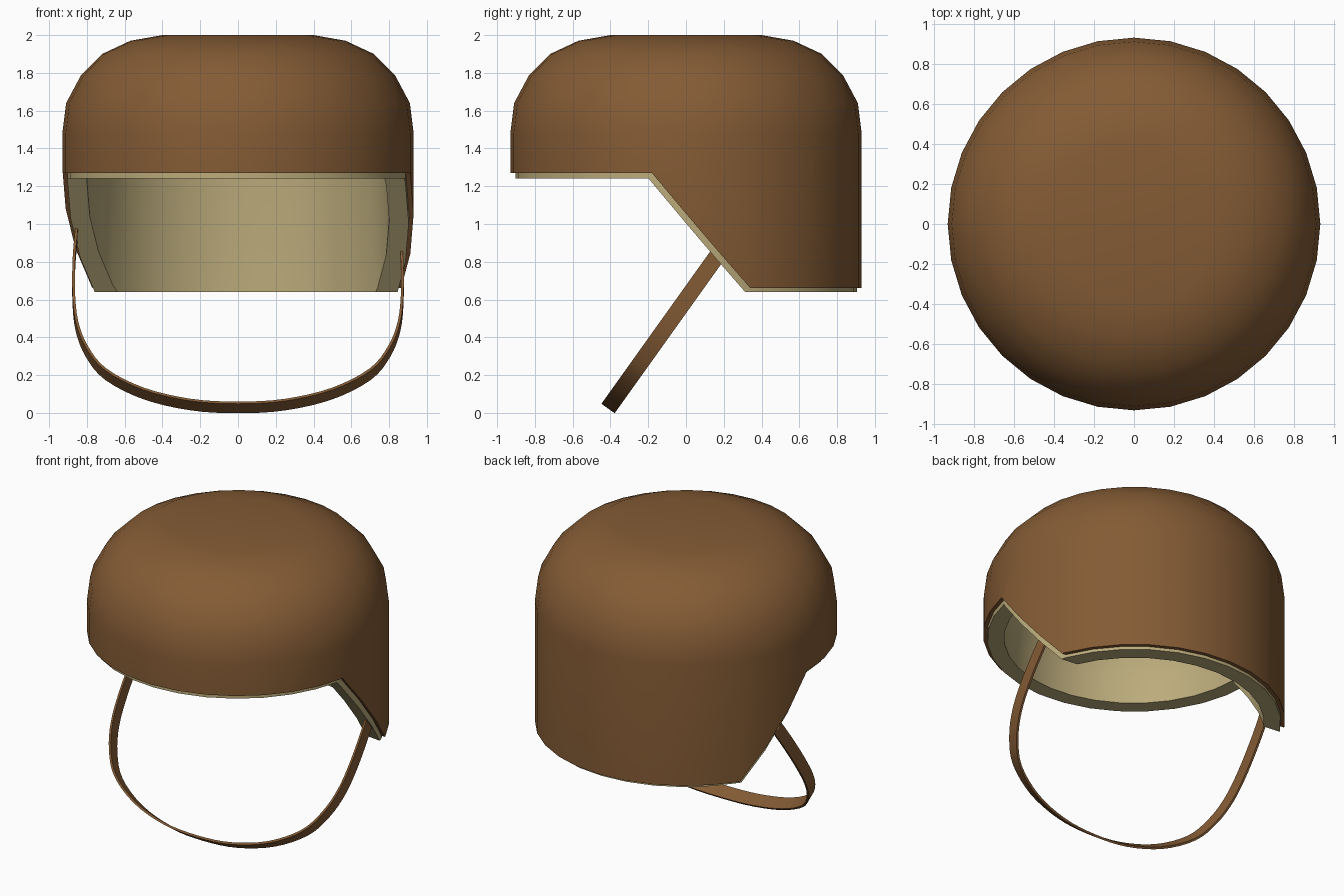
import bpy, bmesh, math
from mathutils import Vector

if "Cube" in bpy.data.objects:
    bpy.data.objects.remove(bpy.data.objects["Cube"])


def material(name, rgb):
    m = bpy.data.materials.new(name)
    m.diffuse_color = (*rgb, 1)
    m.use_nodes = True
    m.node_tree.nodes["Principled BSDF"].inputs["Base Color"].default_value = m.diffuse_color
    return m


def make_object(name, bm, mat=None):
    bmesh.ops.recalc_face_normals(bm, faces=bm.faces)
    me = bpy.data.meshes.new(name)
    bm.to_mesh(me)
    bm.free()
    ob = bpy.data.objects.new(name, me)
    bpy.context.collection.objects.link(ob)
    if mat:
        me.materials.append(mat)
    return ob


def activate(ob):
    bpy.ops.object.select_all(action='DESELECT')
    ob.select_set(True)
    bpy.context.view_layer.objects.active = ob


def lathe(name, profile, mat, sides=32):
    bm = bmesh.new()
    vs = [bm.verts.new((r, 0, z)) for r, z in profile]
    es = [bm.edges.new(p) for p in zip(vs, vs[1:])]
    bmesh.ops.spin(bm, geom=vs + es, cent=(0, 0, 0), axis=(0, 0, 1),
                   angle=math.tau, steps=sides, use_duplicate=False)
    bmesh.ops.remove_doubles(bm, verts=bm.verts, dist=1e-4)
    return make_object(name, bm, mat)


def cut_face_opening(ob, top_y, top_z, low_y):
    # slightly skewed prism removes the face opening
    pts = [(-2, top_z), (top_y, top_z), (low_y, 0.6), (low_y, 0), (-2, 0)]
    bm = bmesh.new()
    rings = [[bm.verts.new((x, y - 0.11 * x, z)) for y, z in pts] for x in (-1.2, 1.2)]
    for r in rings:
        bm.faces.new(r)
    for i in range(len(pts)):
        j = (i + 1) % len(pts)
        bm.faces.new((rings[0][i], rings[0][j], rings[1][j], rings[1][i]))
    cutter = make_object("opening_cutter", bm)
    cutter.hide_render = True
    mod = ob.modifiers.new("opening", 'BOOLEAN')
    mod.operation = 'DIFFERENCE'
    mod.solver = 'EXACT'
    mod.object = cutter
    activate(ob)
    bpy.ops.object.modifier_apply(modifier=mod.name)
    bpy.data.objects.remove(cutter)
    bpy.ops.object.shade_smooth_by_angle(angle=math.radians(35))


brown = material("brown_leather", (0.23, 0.105, 0.035))
tan = material("tan_lining", (0.50, 0.41, 0.20))

dome = [(0, 2.0), (0.40, 2.0), (0.57, 1.97), (0.72, 1.90), (0.83, 1.79), (0.91, 1.64), (0.93, 1.48)]


def inset(k, drop):
    return [(r * k, z - drop) for r, z in dome]


# outer shell
inner = inset(0.973, 0.03)
shell = lathe("outer_shell", dome + [(0.93, 0.66), (0.905, 0.66)] + inner[::-1], brown)
cut_face_opening(shell, -0.08, 1.27, 0.487)

# padded lining
inner2 = inset(0.86, 0.11)
lining = lathe("lining", inset(0.972, 0.032) + [(0.904, 0.64), (0.80, 0.64)] + inner2[::-1], tan)
cut_face_opening(lining, -0.10, 1.24, 0.44)

# chin strap: flat band swept along a smooth tilted curve
half = [(0.855, 0.95), (0.868, 0.80), (0.870, 0.62), (0.853, 0.46), (0.80, 0.325),
        (0.70, 0.205), (0.50, 0.103), (0.25, 0.044), (0, 0.029)]
path = half + [(-x, z) for x, z in half[-2::-1]]
path = [Vector((x, -0.41 + (z - 0.027) / 1.4, z)) for x, z in path]
smooth = []
for i in range(len(path) - 1):
    a, b, c, d = (path[max(0, min(len(path) - 1, i + k))] for k in (-1, 0, 1, 2))
    for t in (0, 0.25, 0.5, 0.75):
        smooth.append(0.5 * (2 * b + (c - a) * t + (2 * a - 5 * b + 4 * c - d) * t * t
                             + (3 * b - a - 3 * c + d) * t ** 3))
smooth.append(path[-1])
wide = Vector((0, 1.4, -1)).normalized() * 0.043
n = len(smooth)
bm = bmesh.new()
rings = []
for i, p in enumerate(smooth):
    tangent = (smooth[min(i + 1, n - 1)] - smooth[max(i - 1, 0)]).normalized()
    thick = tangent.cross(wide).normalized() * 0.007
    rings.append([bm.verts.new(p + wide * s + thick * t)
                  for s, t in ((1, 1), (1, -1), (-1, -1), (-1, 1))])
for r, q in zip(rings, rings[1:]):
    for k in range(4):
        bm.faces.new((r[k], r[(k + 1) % 4], q[(k + 1) % 4], q[k]))
bm.faces.new(rings[0])
bm.faces.new(rings[-1])
strap = make_object("chin_strap", bm, brown)
activate(strap)
bpy.ops.object.shade_smooth_by_angle(angle=math.radians(35))
